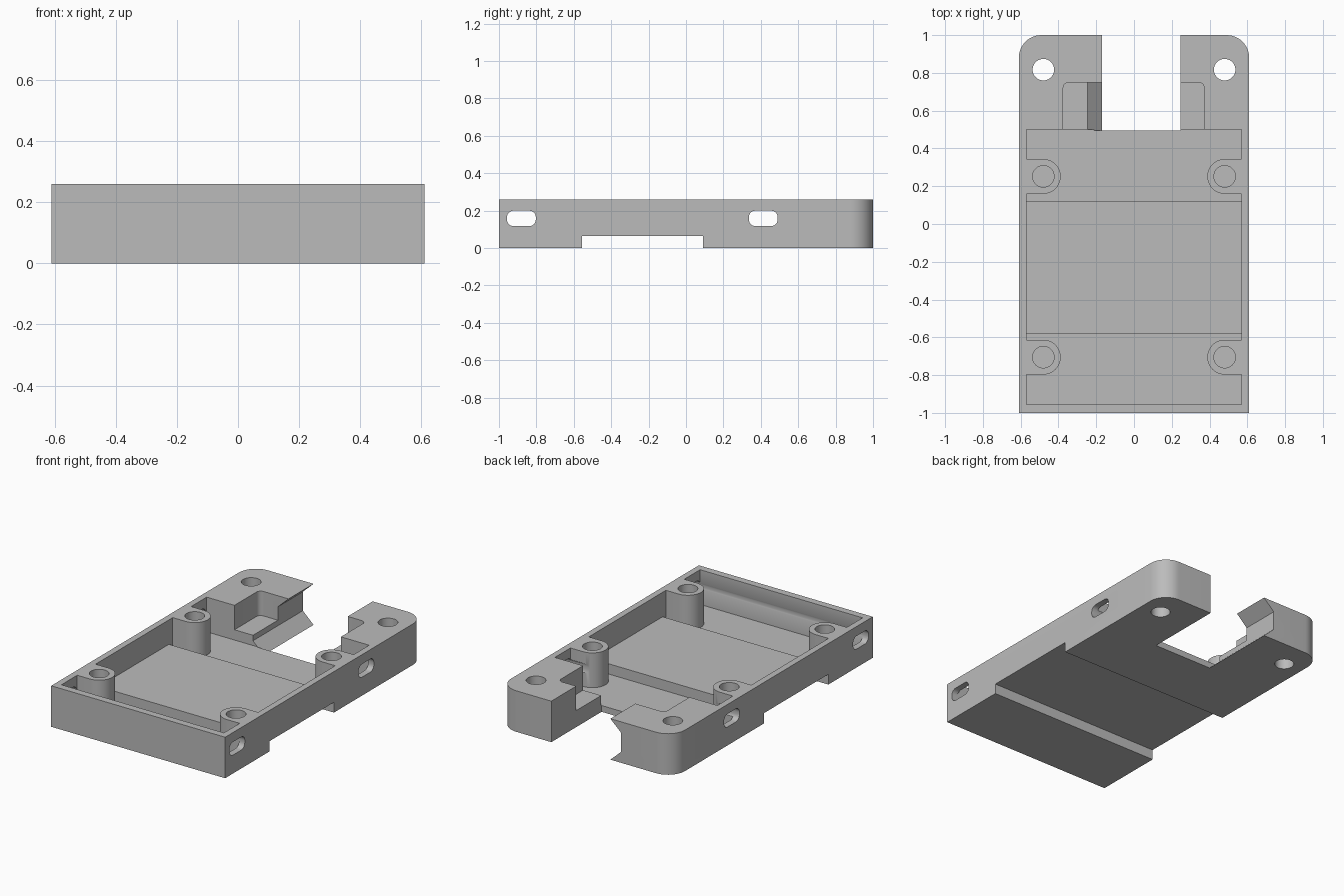
import bpy, bmesh, math
from mathutils import Vector

cube = bpy.data.objects.get("Cube")
if cube:
    bpy.data.objects.remove(cube, do_unlink=True)

H, FLOOR, RAISED = 0.26, 0.04, 0.105    # rim, cavity floor and raised floor heights
W, IN = 0.61, 0.57                      # outer and inner half widths

grey = bpy.data.materials.new("plain grey")
grey.use_nodes = True
colour = (0.5, 0.5, 0.5, 1)
grey.diffuse_color = colour
grey.node_tree.nodes["Principled BSDF"].inputs["Base Color"].default_value = colour


def prism(name, outline, lo, hi, axis="z"):
    """Extrude a 2D outline along an axis (x: yz outline, y: xz outline, z: xy outline)."""
    place = {"x": lambda a, b: (lo, a, b),
             "y": lambda a, b: (a, lo, b),
             "z": lambda a, b: (a, b, lo)}[axis]
    push = Vector([(hi - lo) * (axis == k) for k in "xyz"])
    bm = bmesh.new()
    face = bm.faces.new([bm.verts.new(place(*p)) for p in outline])
    top = bmesh.ops.extrude_face_region(bm, geom=[face])["geom"]
    bmesh.ops.translate(bm, vec=push, verts=[v for v in top if isinstance(v, bmesh.types.BMVert)])
    bmesh.ops.recalc_face_normals(bm, faces=bm.faces)
    mesh = bpy.data.meshes.new(name)
    bm.to_mesh(mesh)
    bm.free()
    mesh.materials.append(grey)
    obj = bpy.data.objects.new(name, mesh)
    bpy.context.collection.objects.link(obj)
    return obj


def arc(cx, cy, r, start, end, n=12):
    angles = [math.radians(start + (end - start) * i / n) for i in range(n + 1)]
    return [(cx + r * math.cos(a), cy + r * math.sin(a)) for a in angles]


def circle(cx, cy, r):
    return arc(cx, cy, r, 0, 360, 40)[:-1]


def rect(x0, x1, y0, y1):
    return [(x0, y0), (x1, y0), (x1, y1), (x0, y1)]


def rounded(x0, x1, y0, y1, r):
    return (arc(x1 - r, y1 - r, r, 0, 90, 6) + arc(x0 + r, y1 - r, r, 90, 180, 6)
            + arc(x0 + r, y0 + r, r, 180, 270, 6) + arc(x1 - r, y0 + r, r, 270, 360, 6))


def combine(tool, operation="DIFFERENCE"):
    tool.hide_render = True
    mod = body.modifiers.new("shape", "BOOLEAN")
    mod.operation, mod.solver, mod.object = operation, "EXACT", tool
    bpy.context.view_layer.objects.active = body
    bpy.ops.object.modifier_apply(modifier=mod.name)
    bpy.data.objects.remove(tool, do_unlink=True)


# Outer block with two rounded back corners
R = 0.12
body = prism("case_tray", [(-W, -1), (W, -1)] + arc(W - R, 1 - R, R, 0, 90)
             + arc(R - W, 1 - R, R, 90, 180), 0, H)

# Main cavity, leaving four round-ended screw posts against the side walls
POST_X, POST_R, POST_Y = 0.48, 0.092, (-0.705, 0.252)
right_side = [(IN, -0.955)]
for y in POST_Y:
    right_side += [(IN, y - POST_R)] + arc(POST_X, y, POST_R, 270, 90, 20) + [(IN, y + POST_R)]
right_side.append((IN, 0.5))
combine(prism("cavity", right_side + [(-x, y) for x, y in reversed(right_side)], FLOOR, H + 0.1))

# Raised floor with the matching channel underneath
combine(prism("raised_floor", rect(-0.59, 0.59, -0.58, 0.122), 0.02, RAISED), "UNION")
combine(prism("under_channel", rect(-0.7, 0.7, -0.555, 0.09), -0.1, 0.065))

# Pocket beside the back opening
combine(prism("pocket", rounded(-0.375, 0.372, 0.4, 0.75, 0.03), RAISED, H + 0.1))

# Back opening with a bevelled groove along one side
groove = [(-0.17, -0.1), (0.245, -0.1), (0.245, H + 0.1), (-0.17, H + 0.1),
          (-0.17, H), (-0.245, 0.19), (-0.245, 0.07), (-0.17, 0)]
combine(prism("back_opening", groove, 0.496, 1.1, "y"))

# Screw holes: blind in the posts, through in the back arms
for side in (-1, 1):
    for y in POST_Y:
        combine(prism("post_hole", circle(side * POST_X, y, 0.057), FLOOR, H + 0.1))
    combine(prism("arm_hole", circle(side * POST_X, 0.817, 0.057), -0.1, H + 0.1))

# Strap slots through both side walls
for y in (-0.88, 0.413):
    combine(prism("strap_slot", rounded(y - 0.077, y + 0.077, 0.117, 0.2, 0.035), -0.8, 0.8, "x"))

bpy.ops.object.select_all(action="DESELECT")
body.select_set(True)
bpy.context.view_layer.objects.active = body
bpy.ops.object.shade_smooth_by_angle(angle=math.radians(30))
